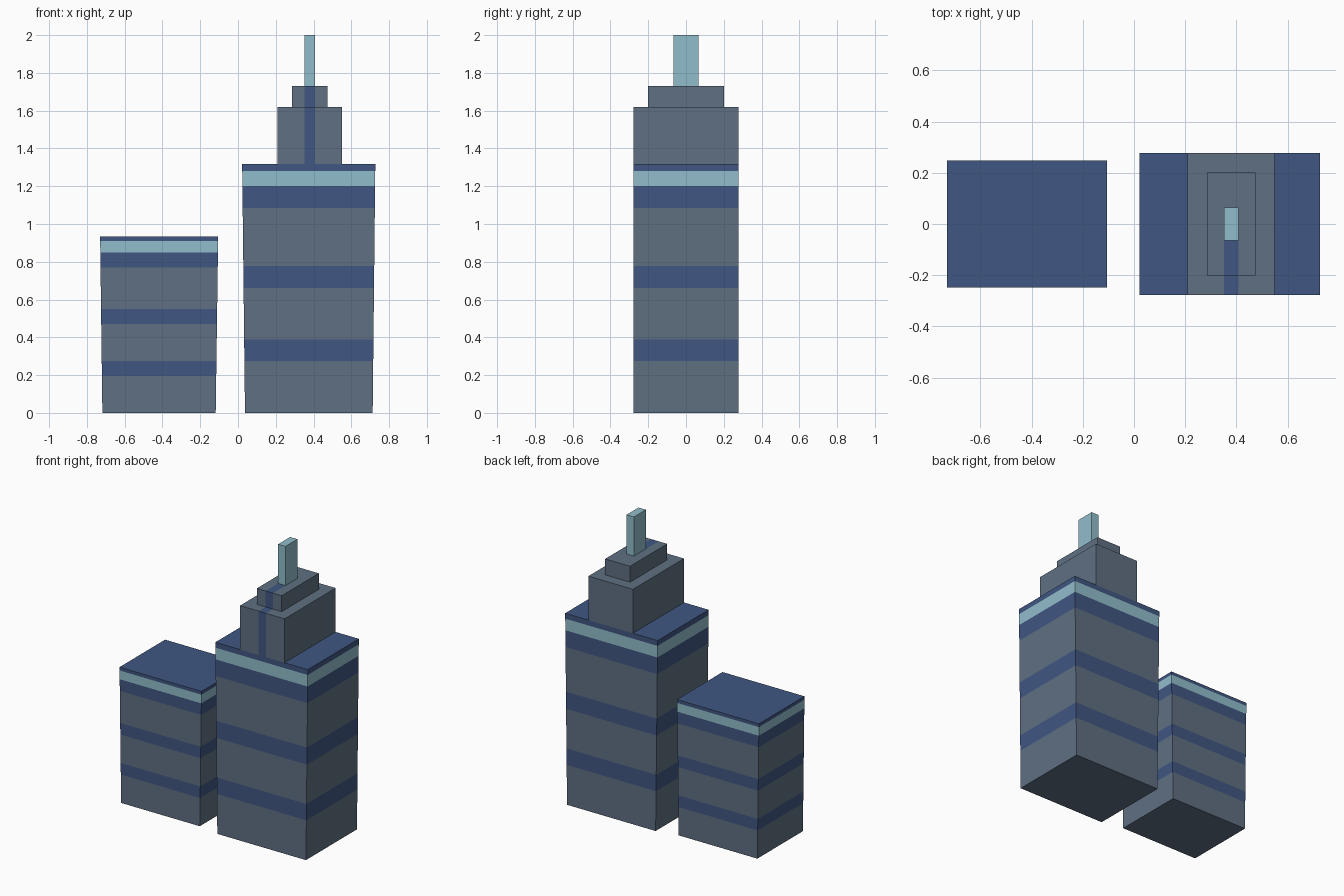
import bpy, bmesh

if "Cube" in bpy.data.objects:
    bpy.data.objects.remove(bpy.data.objects["Cube"])


def material(name, rgb):
    m = bpy.data.materials.new(name)
    m.diffuse_color = (*rgb, 1)
    m.use_nodes = True
    m.node_tree.nodes["Principled BSDF"].inputs["Base Color"].default_value = m.diffuse_color
    return m


MATS = [material("slate", (0.115, 0.162, 0.223)),
        material("navy", (0.051, 0.095, 0.223)),
        material("pale_glass", (0.285, 0.51, 0.60))]
SLATE, NAVY, GLASS = range(3)


def finish(name, bm):
    bmesh.ops.recalc_face_normals(bm, faces=bm.faces)
    me = bpy.data.meshes.new(name)
    bm.to_mesh(me)
    bm.free()
    for m in MATS:
        me.materials.append(m)
    ob = bpy.data.objects.new(name, me)
    bpy.context.collection.objects.link(ob)
    return ob


def tower(name, bottom, top, depth, levels):
    """Banded block, slightly wider at the top; bands alternate slate and navy."""
    colours = [SLATE, NAVY, SLATE, NAVY, SLATE, NAVY, GLASS, NAVY]
    bm = bmesh.new()
    rings = []
    for z in levels:
        t = z / levels[-1]
        x0, x1 = (b + (u - b) * t for b, u in zip(bottom, top))
        rings.append([bm.verts.new((x, y, z)) for x, y in
                      ((x0, -depth), (x1, -depth), (x1, depth), (x0, depth))])
    for lo, hi, c in zip(rings, rings[1:], colours):
        for i in range(4):
            j = (i + 1) % 4
            bm.faces.new((lo[i], lo[j], hi[j], hi[i])).material_index = c
    bm.faces.new(rings[0][::-1]).material_index = SLATE
    bm.faces.new(rings[-1]).material_index = NAVY
    return finish(name, bm)


CX, STRIPE, SPIRE_Y = 0.38, 0.028, 0.065


def tier(name, hx, hy, z0, z1, colour, stripe_end=None):
    """Box on the tall tower's axis, with an optional flush stripe on front and top."""
    bm = bmesh.new()
    bmesh.ops.create_cube(bm, size=1)
    for v in bm.verts:
        v.co = (CX + v.co.x * 2 * hx, v.co.y * 2 * hy, z0 if v.co.z < 0 else z1)
    for f in bm.faces:
        f.material_index = colour
    bm.normal_update()
    bmesh.ops.recalc_face_normals(bm, faces=bm.faces)
    # the underside rests on the tier below
    bmesh.ops.delete(bm, geom=[f for f in bm.faces if f.normal.z < -0.5], context='FACES')
    if stripe_end is not None:
        for co, no in (((CX - STRIPE, 0, 0), (1, 0, 0)), ((CX + STRIPE, 0, 0), (1, 0, 0)),
                       ((0, stripe_end, 0), (0, 1, 0))):
            bmesh.ops.bisect_plane(bm, geom=bm.verts[:] + bm.edges[:] + bm.faces[:],
                                   plane_co=co, plane_no=no)
        for f in bm.faces:
            c = f.calc_center_median()
            if abs(c.x - CX) < STRIPE and c.y < stripe_end:
                f.material_index = NAVY
    return finish(name, bm)


# Two banded towers
tower("short_tower", (-0.718, -0.118), (-0.73, -0.105), 0.248,
      (0, 0.195, 0.275, 0.47, 0.55, 0.77, 0.85, 0.91, 0.933))
tower("tall_tower", (0.037, 0.713), (0.022, 0.727), 0.278,
      (0, 0.275, 0.388, 0.66, 0.778, 1.085, 1.2, 1.28, 1.317))

# Stepped crown and spire
tier("lower_crown", 0.17, 0.278, 1.317, 1.62, SLATE, -0.202)
tier("upper_crown", 0.095, 0.202, 1.62, 1.73, SLATE, -SPIRE_Y)
tier("spire", STRIPE, SPIRE_Y, 1.73, 2.0, GLASS)
